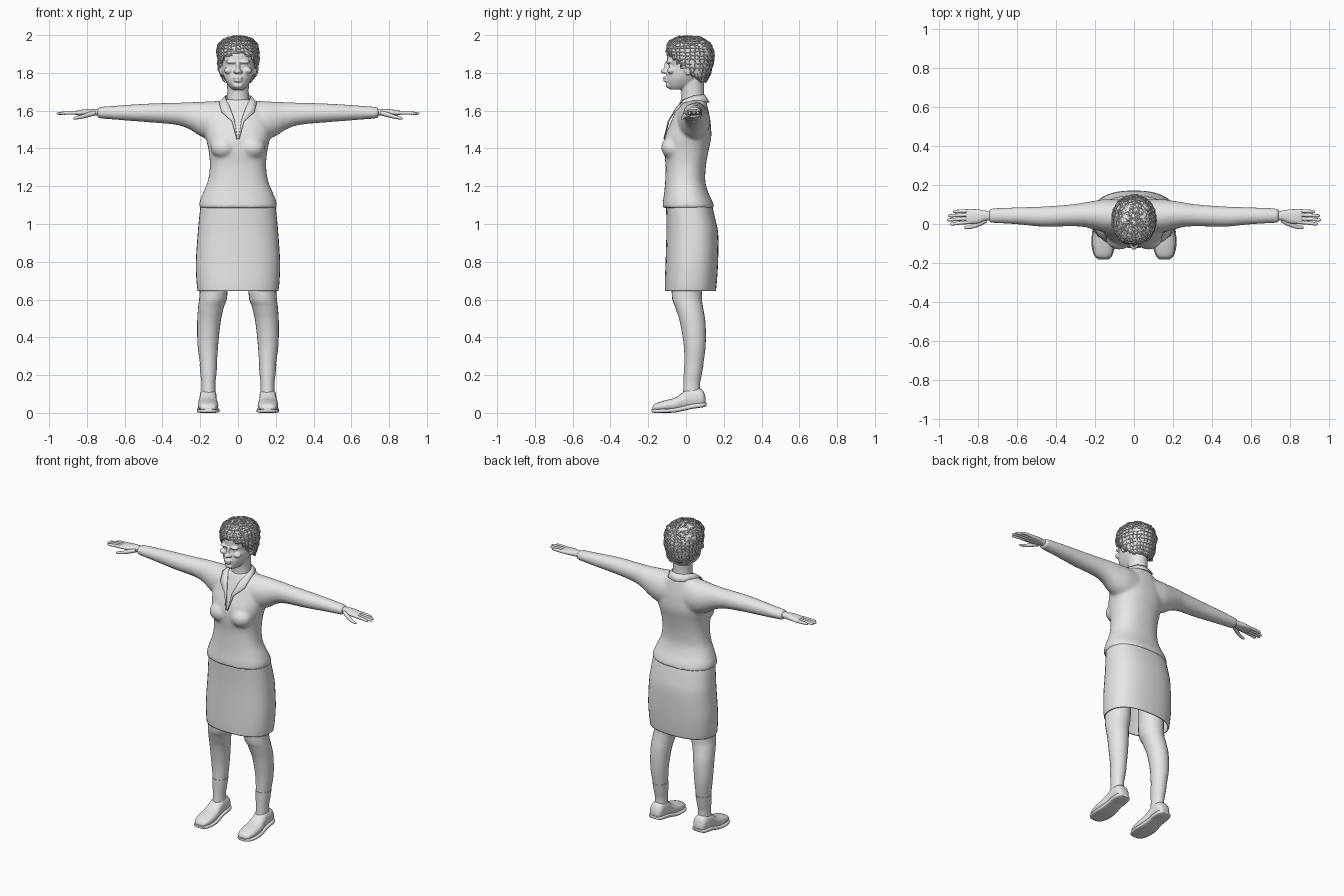
import bpy, bmesh, math, random
from mathutils import Matrix, Vector

random.seed(4)
cube = bpy.data.objects.get("Cube")
if cube:
    bpy.data.objects.remove(cube, do_unlink=True)

GREY = (0.8, 0.8, 0.8, 1.0)
grey = bpy.data.materials.new("plain grey")
grey.use_nodes = True
grey.diffuse_color = GREY
grey.node_tree.nodes["Principled BSDF"].inputs["Base Color"].default_value = GREY


def both(rows):
    """Centred sections: (height, half width, front, back)."""
    return [(z, -w, w, front, back) for z, w, front, back in rows]


def smooth_rows(rows, steps):
    """Catmull-Rom interpolation between sections."""
    out = []
    for i in range(len(rows) - 1):
        quad = [Vector(rows[min(max(i + k, 0), len(rows) - 1)]) for k in (-1, 0, 1, 2)]
        a, b, c, d = quad
        for s in range(steps):
            t = s / steps
            out.append(b + (c - a) * (t / 2) + (a * 2 - b * 5 + c * 4 - d) * (t * t / 2)
                       + (b * 3 - a - c * 3 + d) * (t ** 3 / 2))
    return out + [Vector(rows[-1])]


def loft(bm, axis, rows, sides=24, power=2.0, steps=4, caps=(True, True), flip=1):
    """Skin rounded sections (position, low a, high a, low b, high b) along an axis."""
    rings = []
    for t, a0, a1, b0, b1 in smooth_rows(rows, steps):
        ring = []
        for k in range(sides):
            ang = math.tau * k / sides
            ca, sa = math.cos(ang), math.sin(ang)
            a = (a0 + a1) / 2 + (a1 - a0) / 2 * math.copysign(abs(ca) ** (2 / power), ca)
            b = (b0 + b1) / 2 + (b1 - b0) / 2 * math.copysign(abs(sa) ** (2 / power), sa)
            x, y, z = {"x": (t, a, b), "y": (a, t, b), "z": (a, b, t)}[axis]
            ring.append(bm.verts.new((x * flip, y, z)))
        rings.append(ring)
    for low, high in zip(rings, rings[1:]):
        for k in range(sides):
            n = (k + 1) % sides
            bm.faces.new((low[k], low[n], high[n], high[k]))
    for ring, wanted in zip((rings[0], rings[-1]), caps):
        if wanted:
            bm.faces.new(ring)


def ball(bm, loc, size, pair=False):
    for side in (1, -1) if pair else (1,):
        place = Matrix.Translation((loc[0] * side, loc[1], loc[2]))
        bmesh.ops.create_uvsphere(bm, u_segments=20, v_segments=12, radius=1,
                                  matrix=place @ Matrix.Diagonal((*size, 1)))


def finish(name, bm, mirror=False, angle=45):
    bmesh.ops.recalc_face_normals(bm, faces=bm.faces[:])
    mesh = bpy.data.meshes.new(name)
    bm.to_mesh(mesh)
    bm.free()
    mesh.materials.append(grey)
    obj = bpy.data.objects.new(name, mesh)
    bpy.context.collection.objects.link(obj)
    bpy.ops.object.select_all(action="DESELECT")
    obj.select_set(True)
    bpy.context.view_layer.objects.active = obj
    bpy.ops.object.shade_smooth_by_angle(angle=math.radians(angle))
    if mirror:
        obj.modifiers.new("mirror", "MIRROR").use_clip = True
    return obj


def blend(obj, voxel, rounds):
    """Fuse overlapping volumes into one soft skin."""
    mod = obj.modifiers.new("fuse", "REMESH")
    mod.mode, mod.voxel_size, mod.use_smooth_shade = "VOXEL", voxel, True
    mod = obj.modifiers.new("soften", "SMOOTH")
    mod.factor, mod.iterations = 0.5, rounds


def simple(name, axis, rows, mirror=False, **options):
    bm = bmesh.new()
    loft(bm, axis, rows, **options)
    return finish(name, bm, mirror)


# Blouse: torso, bust and sleeves fused
bm = bmesh.new()
loft(bm, "z", both([
    (1.085, .206, -.125, .15), (1.12, .203, -.122, .14), (1.17, .183, -.115, .117),
    (1.23, .159, -.11, .102), (1.31, .149, -.108, .106), (1.39, .156, -.116, .12),
    (1.46, .17, -.112, .134), (1.54, .17, -.08, .13), (1.61, .14, -.05, .117),
    (1.66, .075, -.025, .105)]), sides=40, power=2.3)
ball(bm, (.075, -.072, 1.405), (.07, .06, .06), pair=True)
for side in (1, -1):
    loft(bm, "x", [
        (.06, -.05, .125, 1.42, 1.655), (.14, -.045, .128, 1.44, 1.65),
        (.2, -.03, .12, 1.465, 1.647), (.26, -.015, .11, 1.503, 1.645),
        (.33, -.012, .1, 1.525, 1.642), (.47, -.014, .09, 1.538, 1.638),
        (.6, -.002, .086, 1.548, 1.63), (.745, .006, .08, 1.56, 1.619)], flip=side)
blouse = finish("blouse", bm)
blend(blouse, 0.009, 6)

# Collar: folded band that runs down into the lapels
inner = [(0, .1, 1.685), (.045, .085, 1.685), (.068, .04, 1.68), (.064, -.01, 1.66),
         (.042, -.052, 1.62), (.018, -.092, 1.55), (.003, -.118, 1.45)]
outer = [(0, .125, 1.645), (.055, .11, 1.648), (.088, .05, 1.655), (.1, -.015, 1.645),
         (.088, -.062, 1.595), (.032, -.096, 1.545), (.006, -.12, 1.45)]
bm = bmesh.new()
edges = [[bm.verts.new(p) for p in line] for line in (inner, outer)]
for i in range(len(inner) - 1):
    bm.faces.new((edges[0][i], edges[0][i + 1], edges[1][i + 1], edges[1][i]))
collar = finish("collar", bm, mirror=True)
collar.modifiers.new("thickness", "SOLIDIFY").thickness = 0.006

# Button strip laid on the blouse front
bm = bmesh.new()
bmesh.ops.create_grid(bm, x_segments=2, y_segments=24, size=1,
                      matrix=Matrix.Translation((.004, -.13, 1.275))
                      @ Matrix.Rotation(math.pi / 2, 4, "X") @ Matrix.Diagonal((.01, .18, 1, 1)))
placket = finish("button_strip", bm)
wrap = placket.modifiers.new("lay on", "SHRINKWRAP")
wrap.target, wrap.offset = blouse, 0.002

# Skirt, open at the hem
skirt = simple("skirt", "z", both([
    (1.11, .197, -.106, .135), (1.02, .207, -.104, .157), (.94, .214, -.104, .171),
    (.8, .223, -.108, .17), (.7, .22, -.112, .164), (.645, .214, -.112, .158)]),
    sides=40, power=2.4, caps=(True, False))
hem = skirt.modifiers.new("cloth", "SOLIDIFY")
hem.thickness, hem.offset = 0.008, -1

# Legs and socks
simple("legs", "z", [
    (.95, .05, .19, -.07, .1), (.64, .055, .203, -.076, .085), (.56, .075, .211, -.057, .09),
    (.48, .092, .216, -.032, .103), (.36, .105, .214, -.012, .104), (.25, .113, .2, -.008, .09),
    (.15, .122, .19, -.01, .07), (.06, .12, .192, -.015, .075)], mirror=True)
simple("socks", "z", [
    (.255, .11, .203, -.011, .093), (.2, .115, .198, -.012, .083),
    (.15, .12, .193, -.013, .074), (.08, .118, .194, -.018, .078)], mirror=True)

# Shoes: upper and sole, heel slightly raised
simple("shoe_uppers", "y", [
    (-.178, .135, .178, .012, .03), (-.165, .118, .198, .01, .048), (-.12, .105, .211, .008, .064),
    (-.06, .106, .212, .01, .08), (-.02, .112, .206, .014, .106), (.015, .113, .203, .02, .13),
    (.06, .113, .203, .025, .132), (.09, .118, .198, .03, .118), (.104, .135, .18, .035, .08)],
    mirror=True, power=2.3)
simple("shoe_soles", "y", [
    (-.183, .132, .182, .004, .02), (-.165, .113, .203, .0, .02), (-.12, .099, .217, .0, .021),
    (-.06, .1, .217, .002, .026), (.0, .108, .21, .014, .04), (.03, .107, .211, .022, .046),
    (.035, .106, .211, .022, .048), (.09, .111, .206, .03, .054), (.108, .13, .186, .036, .056)],
    mirror=True, power=4, steps=3)

# Hands: palm, fingers and thumb
bm = bmesh.new()
loft(bm, "x", [(.7, .018, .068, 1.572, 1.61), (.76, .018, .068, 1.574, 1.61),
               (.8, .004, .075, 1.574, 1.608), (.85, .0, .076, 1.576, 1.601),
               (.862, .004, .073, 1.58, 1.598)], power=2.4)
for i, tip in enumerate((.945, .96, .955, .93)):
    root, end, low = .01 + .019 * i, .0 + .021 * i, 1.578
    mid = (root + end) / 2
    loft(bm, "x", [(.84, root - .01, root + .01, low, low + .02),
                   (.9, mid - .009, mid + .009, low + .001, low + .019),
                   (tip - .01, end - .008, end + .008, low, low + .015),
                   (tip, end - .003, end + .003, low + .004, low + .01)], sides=10)
loft(bm, "x", [(.755, .008, .04, 1.575, 1.6), (.79, -.01, .02, 1.566, 1.592),
               (.83, -.023, -.002, 1.557, 1.577), (.865, -.026, -.01, 1.553, 1.567),
               (.872, -.022, -.014, 1.556, 1.563)], sides=12)
finish("hands", bm, mirror=True)

# Head: skull, neck and face forms fused
bm = bmesh.new()
loft(bm, "z", both([
    (1.712, .03, -.085, .0), (1.735, .052, -.1, .045), (1.77, .072, -.104, .08),
    (1.805, .083, -.099, .11), (1.84, .088, -.092, .125), (1.87, .09, -.1, .13),
    (1.92, .088, -.096, .125), (1.96, .07, -.07, .1), (1.985, .03, -.02, .06)]), power=2.15, sides=32)
loft(bm, "z", both([
    (1.58, .07, -.03, .1), (1.64, .062, -.025, .1), (1.7, .057, -.025, .095),
    (1.77, .06, -.035, .098)]))
for loc, size, pair in [
        ((0, -.115, 1.808), (.017, .018, .013), False),    # nose tip
        ((.014, -.106, 1.806), (.01, .013, .01), True),    # nostrils
        ((0, -.1, 1.832), (.011, .015, .034), False),      # nose bridge
        ((.034, -.09, 1.858), (.03, .015, .01), True),     # brows
        ((.05, -.078, 1.812), (.024, .022, .018), True),   # cheeks
        ((0, -.108, 1.774), (.026, .014, .007), False),    # upper lip
        ((0, -.106, 1.759), (.023, .014, .007), False),    # lower lip
        ((0, -.09, 1.734), (.028, .018, .017), False),     # chin
        ((.034, -.079, 1.838), (.017, .012, .01), True),   # eyes
        ((.09, .012, 1.82), (.01, .022, .034), True)]:     # ears
    ball(bm, loc, size, pair)
blend(finish("head", bm), 0.0045, 3)


# Hair: cropped cap with a lattice of curls over it
def hair(name, grow, sides, steps, jitter):
    bm = bmesh.new()
    loft(bm, "z", both([
        (z, w + grow, front - grow, back + grow) for z, w, front, back in [
            (1.75, .07, .0, .1), (1.8, .094, -.08, .125), (1.87, .106, -.095, .141),
            (1.93, .105, -.1, .137), (1.965, .085, -.083, .112), (1.985, .05, -.045, .075),
            (1.992, .01, .0, .02)]]), sides=sides, steps=steps, power=2.1)
    bald = [f for f in bm.faces
            if f.calc_center_median().z < max(1.755, 1.82 - .85 * f.calc_center_median().y)]
    bmesh.ops.delete(bm, geom=bald, context="FACES")
    for v in bm.verts:
        v.co += Vector([random.uniform(-jitter, jitter) for _ in range(3)])
    return finish(name, bm, angle=60)


cap = hair("hair_cap", 0, 32, 4, 0.002)
cap.modifiers.new("thickness", "SOLIDIFY").thickness = 0.012
curls = hair("hair_curls", 0.004, 30, 3, 0.005)
strands = curls.modifiers.new("strands", "WIREFRAME")
strands.thickness, strands.use_even_offset = 0.008, False
